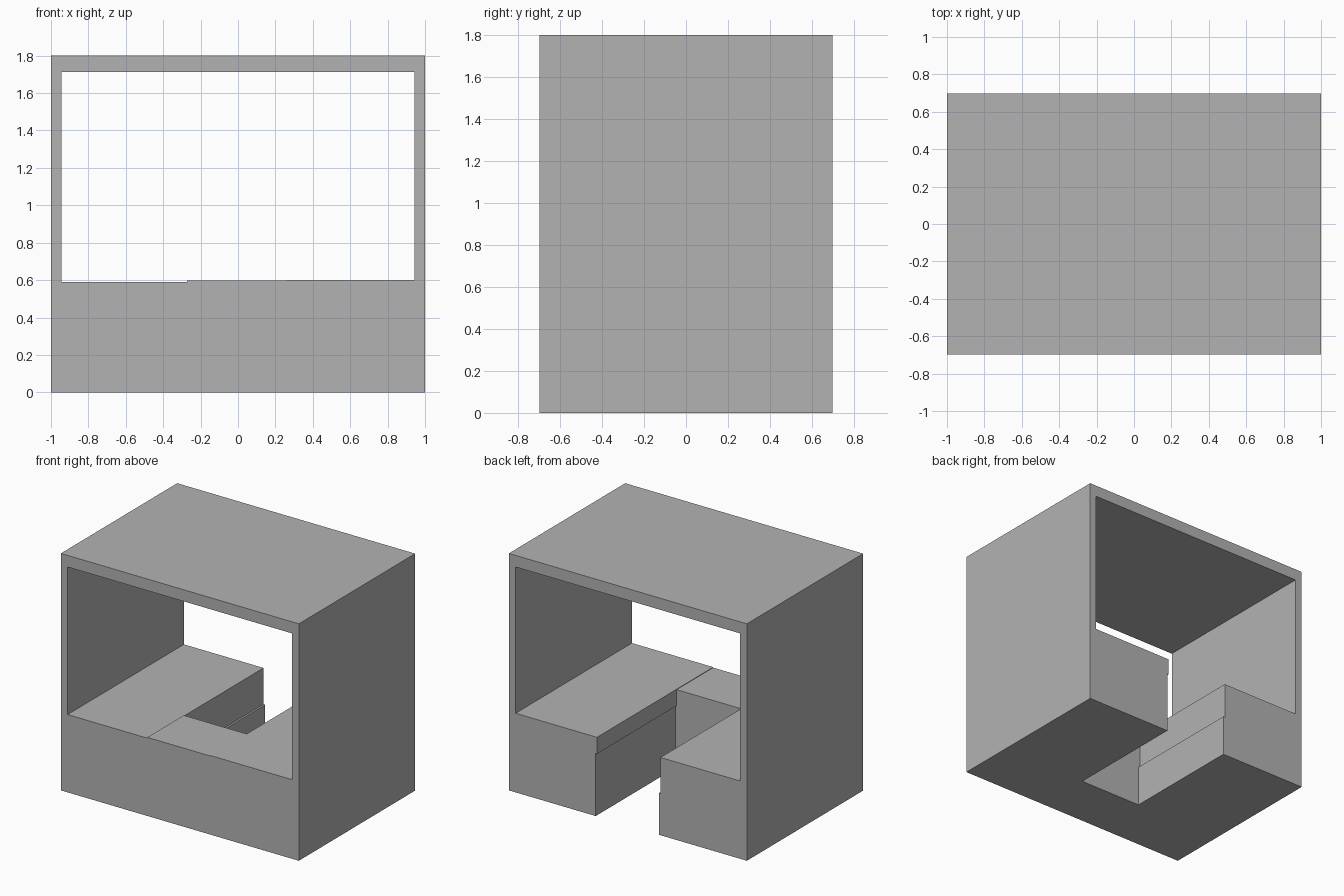
import bpy
import bmesh

default = bpy.data.objects.get("Cube")
if default:
    bpy.data.objects.remove(default, do_unlink=True)

grey = bpy.data.materials.new("plain_grey")
grey.use_nodes = True
colour = (0.45, 0.45, 0.45, 1)
grey.diffuse_color = colour
grey.node_tree.nodes["Principled BSDF"].inputs["Base Color"].default_value = colour


def prism(name, profile, y0, y1):
    """Extrude an xz profile along y into a closed solid."""
    bm = bmesh.new()
    face = bm.faces.new([bm.verts.new((x, y0, z)) for x, z in profile])
    out = bmesh.ops.extrude_face_region(bm, geom=[face])
    moved = [v for v in out["geom"] if isinstance(v, bmesh.types.BMVert)]
    bmesh.ops.translate(bm, verts=moved, vec=(0, y1 - y0, 0))
    bmesh.ops.recalc_face_normals(bm, faces=bm.faces)
    mesh = bpy.data.meshes.new(name)
    bm.to_mesh(mesh)
    bm.free()
    mesh.materials.append(grey)
    obj = bpy.data.objects.new(name, mesh)
    bpy.context.collection.objects.link(obj)
    return obj


def cut(target, cutter):
    """Subtract the cutter, apply the result and remove the cutter."""
    mod = target.modifiers.new("cut", 'BOOLEAN')
    mod.operation, mod.solver, mod.object = 'DIFFERENCE', 'EXACT', cutter
    cutter.hide_render = True
    bpy.context.view_layer.objects.active = target
    bpy.ops.object.modifier_apply(modifier=mod.name)
    bpy.data.objects.remove(cutter, do_unlink=True)


depth = 0.698      # half depth
inner = 0.943      # inner face of the side walls
slot_left, slot_right = -0.274, 0.26

# Outer block
body = prism("kiosk_body", [(-1, 0), (1, 0), (1, 1.8), (-1, 1.8)], -depth, depth)

# Window through the whole depth, with three slightly different counter heights
opening = prism("opening_cutter", [
    (-inner, 1.712), (-inner, 0.591),
    (slot_left, 0.591), (slot_left, 0.597),
    (slot_right, 0.597), (slot_right, 0.601),
    (inner, 0.601), (inner, 1.712)], -1, 1)
cut(body, opening)

# Standing slot open to the back, with a small ledge on one side
# and a small overhang on the other
slot = prism("slot_cutter", [
    (-0.26, -0.1), (0.27, -0.1), (0.27, 0.475), (slot_right, 0.475),
    (slot_right, 0.8), (slot_left, 0.8), (slot_left, 0.315), (-0.26, 0.315)],
    -0.26, 1)
cut(body, slot)
